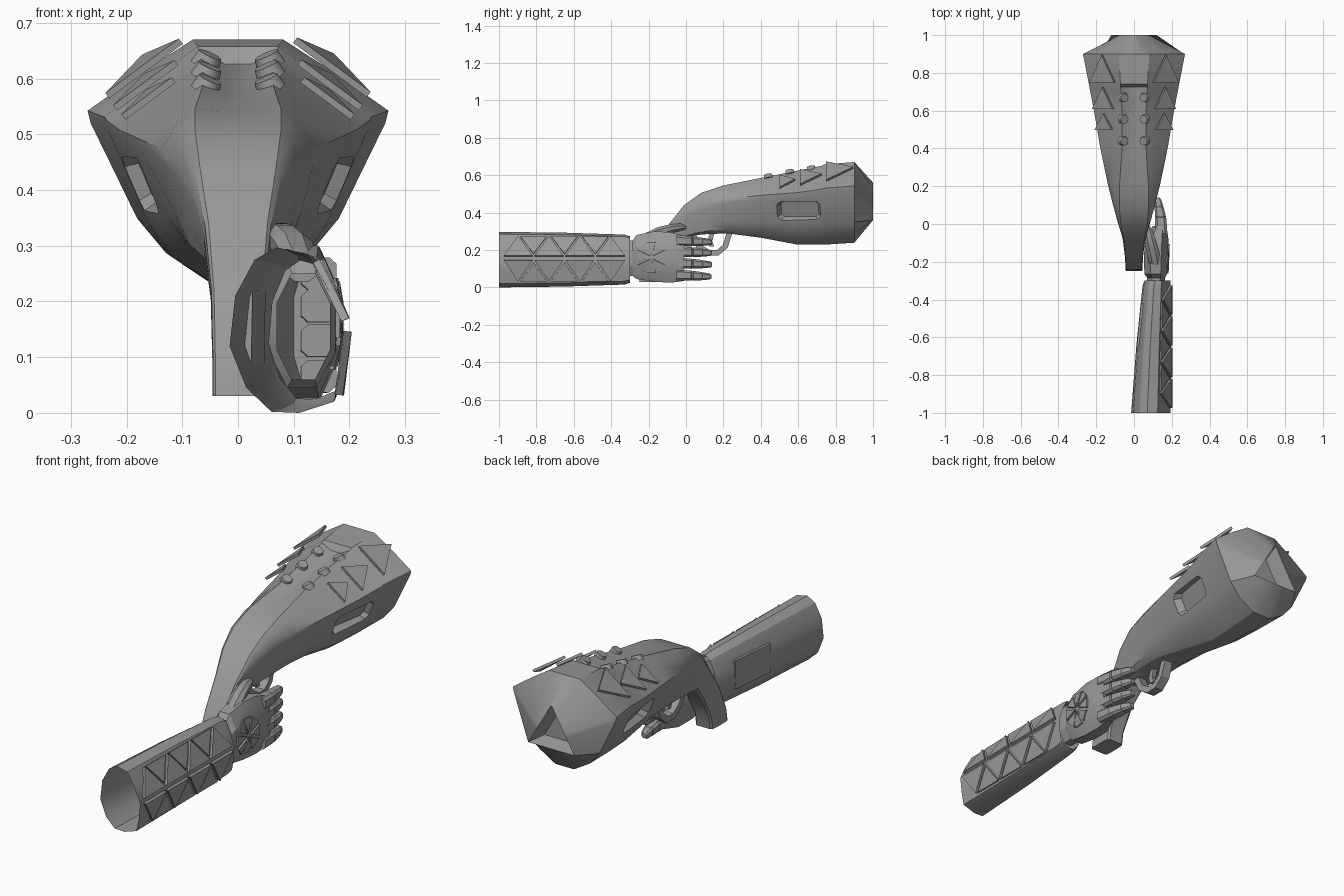
import bpy, bmesh, math
from mathutils import Vector, Matrix
from mathutils.bvhtree import BVHTree

if "Cube" in bpy.data.objects:
    bpy.data.objects.remove(bpy.data.objects["Cube"])

grey = bpy.data.materials.new("mid_grey")
grey.diffuse_color = (0.32, 0.32, 0.32, 1)
grey.use_nodes = True
grey.node_tree.nodes["Principled BSDF"].inputs["Base Color"].default_value = grey.diffuse_color


def shade(ob, angle=30):
    for p in ob.data.polygons:
        p.use_smooth = True
    ob.data.set_sharp_from_angle(angle=math.radians(angle))


def finish(name, bm, angle=30):
    """Turn a bmesh into a named object with smooth shading and sharp edges."""
    bmesh.ops.recalc_face_normals(bm, faces=bm.faces)
    me = bpy.data.meshes.new(name)
    bm.to_mesh(me)
    bm.free()
    me.materials.append(grey)
    ob = bpy.data.objects.new(name, me)
    bpy.context.collection.objects.link(ob)
    shade(ob, angle)
    return ob


def loft(name, rings, cap_start=True, cap_end=True, angle=30):
    """Skin a list of closed rings with equal point counts."""
    bm = bmesh.new()
    vs = [[bm.verts.new(p) for p in r] for r in rings]
    n = len(vs[0])
    for a, b in zip(vs, vs[1:]):
        for i in range(n):
            bm.faces.new((a[i], a[(i + 1) % n], b[(i + 1) % n], b[i]))
    if cap_start:
        bm.faces.new(vs[0])
    if cap_end:
        bm.faces.new(vs[-1])
    return finish(name, bm, angle)


def bvh_of(ob):
    bm = bmesh.new()
    bm.from_mesh(ob.data)
    tree = BVHTree.FromBMesh(bm)
    bm.free()
    return tree


def plate(name, tree, pts, direction, lift, thick):
    """Thin plate whose corners are projected onto a surface."""
    d = Vector(direction)
    hits = [tree.ray_cast(Vector(p) - d * 2, d)[0] for p in pts]
    if None in hits:
        return
    nrm = (hits[1] - hits[0]).cross(hits[2] - hits[0]).normalized()
    if nrm.dot(d) > 0:
        nrm = -nrm
    loft(name, [[h + nrm * (lift - 0.004) for h in hits],
                [h + nrm * (lift + thick) for h in hits]])


# ---- main body and grip: one skin from the grip foot to the rear pocket
WIDE = [(0.1, 1), (0.3, 1), (0.63, 0.87), (1, 0.71), (0.98, 0.66), (0.67, 0.27), (0.48, 0.13), (0.18, 0.02)]
SLIM = [(0.4, 1), (0.88, 1), (0.97, 0.95), (1, 0.75), (1, 0.6), (1, 0.3), (0.94, 0.06), (0.75, 0)]


def mirrored(half):
    return half + [(-x, y, z) for x, y, z in reversed(half)]


def section(ty, tz, by, bz, hw, k, dip):
    half = []
    for i, ((s0, t0), (s1, t1)) in enumerate(zip(SLIM, WIDE)):
        s, t = s0 + (s1 - s0) * k, t0 + (t1 - t0) * k
        half.append((s * hw, by + (ty - by) * t, bz + (tz - bz) * t - (dip if i == 0 else 0)))
    return mirrored(half)


BODY = [  # top y, top z, bottom y, bottom z, half width, wideness, channel depth
    (-0.25, 0.03, -0.13, 0.03, 0.046, 0, 0), (-0.24, 0.09, -0.12, 0.09, 0.046, 0, 0),
    (-0.18, 0.22, -0.06, 0.2, 0.049, 0, 0), (-0.09, 0.34, 0.0, 0.27, 0.062, 0.05, 0),
    (-0.01, 0.44, 0.06, 0.28, 0.086, 0.15, 0), (0.08, 0.505, 0.13, 0.285, 0.109, 0.3, 0),
    (0.2, 0.545, 0.23, 0.285, 0.138, 0.55, 0.004), (0.4, 0.585, 0.4, 0.26, 0.178, 0.9, 0.015),
    (0.6, 0.625, 0.6, 0.22, 0.212, 1, 0.024), (0.725, 0.65, 0.725, 0.22, 0.236, 1, 0.024),
    (0.74, 0.658, 0.74, 0.22, 0.239, 1, 0), (0.9, 0.67, 0.9, 0.23, 0.27, 1, 0)]
END = [(0.004, 0.56), (0.02, 0.53), (0.045, 0.487), (0.07, 0.445), (0.078, 0.432), (0.12, 0.36), (0.08, 0.36),
       (0.03, 0.36)]
rings = [section(*r) for r in BODY]
for y, f in ((1.0, 1.0), (0.93, 0.7)):  # triangular end face with a sunken pocket
    rings.append(mirrored([(x * f, y, 0.42 + (z - 0.42) * f) for x, z in END]))
body = loft("main_body", rings)
body_tree = bvh_of(body)

# ---- side pockets
cutters = []
place = Matrix.Translation((0.175, 0.605, 0.41)) @ Matrix.Rotation(-0.17, 4, 'Z') @ Matrix.Rotation(0.4, 4, 'Y')
for side in (1, -1):
    rings = []
    for x, g in ((-0.028, 0.84), (0.06, 1.24)):
        rings.append([])
        for y, z in ((0.12, 0.035), (0.1, 0.055), (-0.1, 0.055), (-0.12, 0.035),
                     (-0.12, -0.035), (-0.1, -0.055), (0.1, -0.055), (0.12, -0.035)):
            p = place @ Vector((x, y * g, z * g))
            rings[-1].append((p.x * side, p.y, p.z))
    cutters.append(loft("pocket_cutter", rings))
bpy.context.view_layer.objects.active = body
for c in cutters:
    c.hide_render = True
    m = body.modifiers.new("cut", 'BOOLEAN')
    m.operation, m.object, m.solver = 'DIFFERENCE', c, 'EXACT'
    bpy.ops.object.modifier_apply(modifier=m.name)
for c in cutters:
    bpy.data.objects.remove(c)
shade(body)

# ---- raised triangles and round studs on the top of the body
for side in (1, -1):
    for cx, y0, y1, w in ((0.165, 0.75, 0.9, 0.066), (0.162, 0.61, 0.73, 0.055), (0.157, 0.5, 0.59, 0.045)):
        # tilted plane through a surface point near the middle of the triangle
        mid = body_tree.ray_cast(Vector((0.135 * side, (y0 + y1) / 2, 2)), Vector((0, 0, -1)))[0]
        tri = []
        for x, y in ((cx - w, y0), (cx + w, y0), (cx, y1 - 0.005)):
            tri.append(Vector((x * side, y, mid.z + 0.022 - 0.74 * (x - 0.135) + 0.14 * (y - mid.y))))
        n = Vector((0.74 * side, -0.14, 1)).normalized() * 0.012
        loft("top_triangle", [tri, [p + n for p in tri]])
    for y in (0.67, 0.555, 0.44):
        hit = body_tree.ray_cast(Vector((0.055 * side, y, 2)), Vector((0, 0, -1)))[0]
        bm = bmesh.new()
        rot = Vector((0, 0, 1)).rotation_difference(Vector((-0.45 * side, -0.2, 1))).to_matrix().to_4x4()
        bmesh.ops.create_cone(bm, cap_ends=True, segments=16, radius1=0.027, radius2=0.022, depth=0.024,
                              matrix=Matrix.Translation(hit) @ rot)
        finish("top_stud", bm)

# ---- trigger guard ribbon and trigger
path = [(0.03, 0.3), (0.07, 0.22), (0.12, 0.185), (0.17, 0.185), (0.21, 0.22), (0.235, 0.3)]
rings = []
for i, (y, z) in enumerate(path):
    a, b = path[max(i - 1, 0)], path[min(i + 1, len(path) - 1)]
    n = Vector((0, -(b[1] - a[1]), b[0] - a[0])).normalized() * 0.015
    p, w = Vector((0, y, z)), Vector((0.022, 0, 0))
    rings.append([p + n + w, p + n - w, p - n - w, p - n + w])
loft("trigger_guard", rings)
loft("trigger", [[(-0.01, y, z), (0.01, y, z), (0.01, y + 0.025, z), (-0.01, y + 0.025, z)]
                 for y, z in ((0.13, 0.3), (0.115, 0.25), (0.125, 0.22))])

# ---- open forearm sleeve
RIM = [(0.07, 0.297), (0.125, 0.285), (0.16, 0.225), (0.192, 0.155), (0.185, 0.085), (0.172, 0.02),
       (0.11, 0.0), (0.06, 0.002), (0.015, 0.045), (-0.015, 0.12), (-0.005, 0.21), (0.03, 0.275)]


def arm_ring(y, fx, fz):
    return [(0.192 - (0.192 - x) * fx, y, 0.152 + (z - 0.152) * fz) for x, z in RIM]


arm = loft("forearm", [arm_ring(-1, 1, 1), arm_ring(-0.65, 0.87, 0.97), arm_ring(-0.33, 0.71, 0.9),
                       arm_ring(-0.3, 0.66, 0.84)], False, False)
arm_tree = bvh_of(arm)

# zigzag triangle plates in two rows on the outer side
step = 0.165
for low, high in ((0.165, 0.27), (0.147, 0.033)):
    for i in range(4):
        y = -0.98 + i * step
        plate("arm_triangle", arm_tree, [(0, y + 0.006, low), (0, y + step - 0.006, low), (0, y + step / 2, high)],
              (-1, 0, 0), 0.002, 0.011)
        if i < 3:
            c = y + step
            plate("arm_triangle", arm_tree,
                  [(0, c - step / 2 + 0.012, high), (0, c + step / 2 - 0.012, high), (0, c, low + (high - low) * 0.12)],
                  (-1, 0, 0), 0.002, 0.006)
# rectangular panel on the inner side
plate("inner_panel", arm_tree, [(0, -0.65, 0.088), (0, -0.42, 0.088), (0, -0.42, 0.22), (0, -0.65, 0.22)],
      (1, 0, 0), 0.004, 0.008)


# ---- hand
def oct_ring(y, x0, x1, z0, z1, c=0.28):
    cx, cz = (x1 - x0) * c, (z1 - z0) * c
    return [(x0 + cx, y, z0), (x1 - cx, y, z0), (x1, y, z0 + cz), (x1, y, z1 - cz),
            (x1 - cx, y, z1), (x0 + cx, y, z1), (x0, y, z1 - cz), (x0, y, z0 + cz)]


palm = loft("palm", [oct_ring(-0.33, 0.07, 0.165, 0.06, 0.25), oct_ring(-0.285, 0.07, 0.165, 0.06, 0.25),
                     oct_ring(-0.265, 0.055, 0.175, 0.045, 0.28), oct_ring(-0.17, 0.052, 0.18, 0.03, 0.3),
                     oct_ring(-0.08, 0.06, 0.182, 0.025, 0.295), oct_ring(-0.01, 0.1, 0.172, 0.035, 0.275)],
            False, True, 25)
palm_tree = bvh_of(palm)
for z, tip in ((0.25, 0.14), (0.192, 0.14), (0.13, 0.14), (0.066, 0.135)):
    rings = []
    for f, r in ((0, 0.029), (0.42, 0.027), (0.45, 0.023), (0.48, 0.026), (0.72, 0.022),
                 (0.74, 0.019), (0.77, 0.021), (0.95, 0.016), (1, 0.01)):
        y = -0.05 + (tip + 0.05) * f
        x = 0.145 - 0.022 * f * f
        rings.append(oct_ring(y, x - r * 1.1, x + r * 1.1, z - 0.008 * f - r, z - 0.008 * f + r, 0.2))
    loft("finger", rings)

# thumb lying over the top of the grip
rings = []
for x, y, z, r in ((0.115, -0.23, 0.26, 0.03), (0.1, -0.15, 0.295, 0.034), (0.085, -0.09, 0.312, 0.03),
                   (0.073, -0.03, 0.322, 0.024), (0.065, 0.0, 0.32, 0.012)):
    rings.append(oct_ring(y, x - r, x + r, z - r * 0.8, z + r * 0.8))
loft("thumb", rings)

# fan of small wedges on the back of the hand
for i in range(8):
    a = i * math.pi / 4
    pts = [(0, -0.185 + 0.012 * math.cos(a), 0.16 + 0.012 * math.sin(a))]
    pts += [(0, -0.185 + 0.08 * math.cos(a + d), 0.16 + 0.085 * math.sin(a + d)) for d in (-0.31, 0.31)]
    plate("hand_wedge", palm_tree, pts, (-1, 0, 0), 0.002, 0.006)
